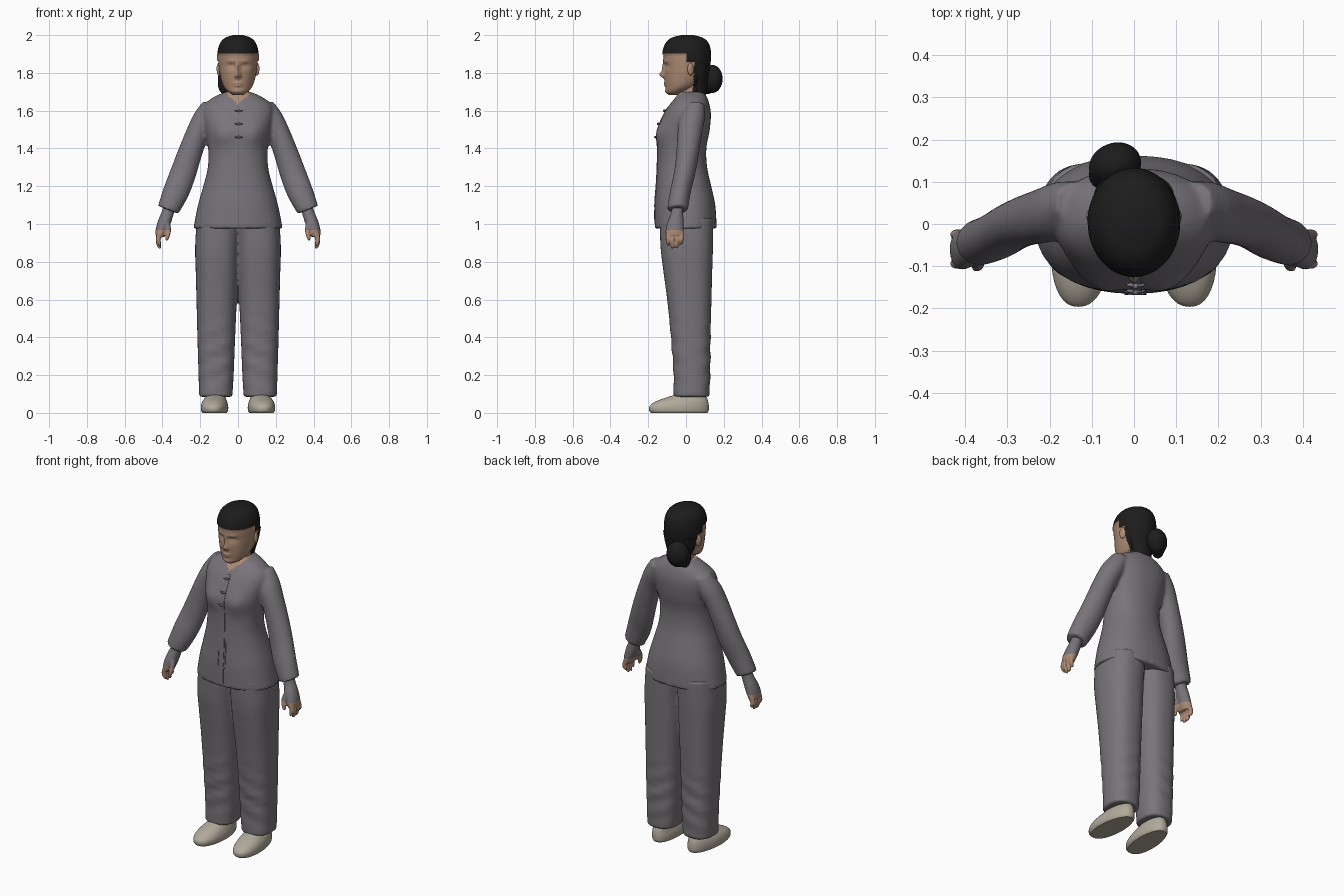
import bpy, bmesh, math
from mathutils import Vector

cube = bpy.data.objects.get("Cube")
if cube:
    bpy.data.objects.remove(cube, do_unlink=True)


def material(name, r, g, b):
    mat = bpy.data.materials.new(name)
    mat.use_nodes = True
    mat.diffuse_color = (r, g, b, 1)
    bsdf = mat.node_tree.nodes["Principled BSDF"]
    bsdf.inputs["Base Color"].default_value = (r, g, b, 1)
    bsdf.inputs["Roughness"].default_value = 0.8
    return mat


cloth = material("grey cloth", .19, .175, .195)
skin = material("warm skin", .42, .26, .175)
black = material("black hair", .012, .012, .012)
canvas = material("beige canvas", .44, .40, .33)


def spline(a, b, c, d, t):
    """Catmull-Rom blend between the key rows b and c."""
    return [q + .5 * t * (r - p + t * (2 * p - 5 * q + 4 * r - s + t * (3 * (q - r) + s - p)))
            for p, q, r, s in zip(a, b, c, d)]


def loft(bm, keys, sides=40, steps=6, power=2.0, tilt=0.0, flip=1):
    """Skin rings given as (z, centre x, half width, front y, back y)."""
    rows = []
    for i in range(len(keys) - 1):
        around = keys[max(i - 1, 0)], keys[i], keys[i + 1], keys[min(i + 2, len(keys) - 1)]
        rows += [spline(*around, j / steps) for j in range(steps)]
    rows.append(keys[-1])
    rings = []
    for z, cx, rx, front, back in rows:
        ring = []
        for k in range(sides):
            ang = math.tau * k / sides
            c, s = math.cos(ang), math.sin(ang)
            x = rx * math.copysign(abs(c) ** (2 / power), c)
            y = (front + back) / 2 + (back - front) / 2 * math.copysign(abs(s) ** (2 / power), s)
            ring.append(bm.verts.new((flip * (cx + x), y, z + tilt * x)))
        rings.append(ring)
    for low, high in zip(rings, rings[1:]):
        for k in range(sides):
            n = (k + 1) % sides
            bm.faces.new((low[k], low[n], high[n], high[k]))
    bm.faces.new(rings[0])
    bm.faces.new(rings[-1])


def ball(bm, centre, size, turn=0.0):
    made = bmesh.ops.create_uvsphere(bm, u_segments=24, v_segments=16, radius=1)["verts"]
    bmesh.ops.scale(bm, vec=size, verts=made)
    for v in made:
        v.co.rotate(Vector((1, 0, 0)).rotation_difference(Vector((math.cos(turn), math.sin(turn), 0))))
        v.co += Vector(centre)


def finish(bm, name, mats, voxel=0.0, smooth=0, rule=None, angle=50):
    """Make the object, optionally fuse its volumes, then colour faces by rule."""
    bmesh.ops.recalc_face_normals(bm, faces=bm.faces)
    mesh = bpy.data.meshes.new(name)
    bm.to_mesh(mesh)
    bm.free()
    obj = bpy.data.objects.new(name, mesh)
    bpy.context.collection.objects.link(obj)
    if voxel:
        fuse = obj.modifiers.new("fuse", 'REMESH')
        fuse.mode = 'VOXEL'
        fuse.voxel_size = voxel
        soft = obj.modifiers.new("soften", 'SMOOTH')
        soft.iterations = smooth
        graph = bpy.context.evaluated_depsgraph_get()
        obj.data = bpy.data.meshes.new_from_object(obj.evaluated_get(graph))
        obj.modifiers.clear()
    obj.data.materials.clear()
    for mat in mats:
        obj.data.materials.append(mat)
    for face in obj.data.polygons:
        face.material_index = rule(face.center) if rule else 0
    bpy.ops.object.select_all(action='DESELECT')
    obj.select_set(True)
    bpy.context.view_layer.objects.active = obj
    bpy.ops.object.shade_smooth_by_angle(angle=math.radians(angle))
    return obj


def bump(co, centre, spread, push):
    """Soft local swelling or dent."""
    d = sum(((a - b) / s) ** 2 for a, b, s in zip(co, centre, spread))
    co += Vector(push) * math.exp(-d)


# Jacket: torso and both sleeves fused, with the open neckline coloured as skin
bm = bmesh.new()
loft(bm, [(.975, 0, .237, -.165, .163), (1.1, 0, .212, -.165, .155), (1.2, 0, .184, -.158, .134),
          (1.3, 0, .16, -.153, .112), (1.4, 0, .158, -.15, .108), (1.5, 0, .175, -.146, .126),
          (1.58, 0, .188, -.118, .132), (1.63, 0, .178, -.088, .125), (1.67, 0, .132, -.056, .112),
          (1.7, 0, .066, -.035, .095)], power=2.25)
for v in bm.verts:
    for side in (-1, 1):
        bump(v.co, (side * .085, -.14, 1.475), (.06, .08, .06), (0, -.02, 0))
for side in (-1, 1):
    loft(bm, [(1.63, .135, .05, .0, .1), (1.56, .175, .058, -.035, .1), (1.48, .215, .056, -.045, .085),
              (1.37, .256, .06, -.052, .068), (1.27, .29, .064, -.064, .05), (1.17, .328, .064, -.085, .026),
              (1.075, .37, .054, -.1, .01)], tilt=.4, flip=side)
jacket = finish(bm, "jacket", [cloth, skin], .009, 5,
                lambda c: int(c.y < .03 and c.z > 1.635 + .85 * abs(c.x) and abs(c.x) < .07))


def front_y(x, z):
    hit, place, _, _ = jacket.ray_cast(Vector((x, -1, z)), Vector((0, 1, 0)))
    return place.y if hit else -.1


def strip(bm, x, width, low, high, lift=.004):
    """Thin raised band that follows the jacket front."""
    count = max(2, int((high - low) / .02))
    rows = []
    for i in range(count + 1):
        z = low + (high - low) * i / count
        row = []
        for px, off in ((x - width, .004), (x - width, -lift), (x + width, -lift), (x + width, .004)):
            row.append(bm.verts.new((px, front_y(px, z) + off, z)))
        rows.append(row)
    for a, b in zip(rows, rows[1:]):
        for k in range(4):
            bm.faces.new((a[k], a[(k + 1) % 4], b[(k + 1) % 4], b[k]))
    bm.faces.new(rows[0])
    bm.faces.new(rows[-1])


# Front placket, hanging tab and knotted buttons
bm = bmesh.new()
strip(bm, .008, .011, 1.0, 1.62, .003)
strip(bm, .004, .024, 1.09, 1.1)
strip(bm, .026, .004, 1.09, 1.25)
strip(bm, -.018, .004, 1.09, 1.18)
finish(bm, "placket", [cloth], angle=30)
bm = bmesh.new()
for z in (1.46, 1.53, 1.6):
    ball(bm, (.004, front_y(.004, z) - .004, z), (.022, .006, .005))
    ball(bm, (.004, front_y(.004, z) - .007, z), (.007, .007, .007))
finish(bm, "buttons", [cloth])

# Trousers: two wide legs fused under the jacket, with soft folds near the hem
bm = bmesh.new()
for side in (-1, 1):
    loft(bm, [(.085, .118, .088, -.066, .124), (.2, .116, .093, -.066, .128), (.4, .115, .1, -.08, .13),
              (.6, .113, .107, -.1, .135), (.75, .111, .113, -.12, .139), (.88, .11, .117, -.135, .143),
              (1.03, .1, .118, -.14, .145)], power=2.4, flip=side)
for v in bm.verts:
    fold = max(0, 1 - abs(v.co.z - .3) / .25)
    v.co.y += .004 * fold * math.sin(60 * v.co.z + 25 * abs(v.co.x))
finish(bm, "trousers", [cloth], .009, 4)

# Shoes
for side, word in ((1, "left"), (-1, "right")):
    bm = bmesh.new()
    loft(bm, [(0, .122, .064, -.185, .114), (.012, .122, .071, -.195, .12), (.035, .122, .072, -.193, .121),
              (.058, .122, .066, -.165, .118), (.078, .12, .056, -.115, .112), (.1, .118, .045, -.045, .1)],
         power=2.3, flip=side)
    for v in bm.verts:
        v.co.x -= side * .12
        v.co.x *= 1 - .9 * max(0, v.co.y + .02)
        v.co.x += side * (.12 - .05 * v.co.y)
    finish(bm, word + "_shoe", [canvas], angle=40)

# Hands: grey glove-like palm with bare fingers
for side, word in ((1, "left"), (-1, "right")):
    bm = bmesh.new()
    loft(bm, [(1.12, .355, .03, -.075, -.01), (1.06, .372, .032, -.08, -.015), (1.01, .39, .034, -.098, -.012),
              (.965, .405, .031, -.108, -.012), (.935, .412, .024, -.105, -.015)],
         sides=24, tilt=.2, flip=side)
    for i, tip in enumerate((.885, .87, .872, .89)):
        y = -.094 + .023 * i
        loft(bm, [(.96, .41, .015, y - .013, y + .013), (.92, .422, .014, y - .012, y + .012),
                  (tip + .012, .418, .011, y - .01, y + .01), (tip, .412, .005, y - .005, y + .005)],
             sides=12, flip=side)
    loft(bm, [(1.02, .378, .014, -.09, -.05), (.97, .368, .014, -.108, -.075),
              (.93, .374, .011, -.113, -.088), (.912, .378, .005, -.108, -.095)], sides=12, flip=side)
    finish(bm, word + "_hand", [cloth, skin], .005, 2, lambda c: int(c.z < .967))

# Neck
bm = bmesh.new()
loft(bm, [(1.62, 0, .07, -.055, .085), (1.67, 0, .06, -.035, .09), (1.74, 0, .057, -.025, .1),
          (1.81, 0, .06, -.03, .105)])
finish(bm, "neck", [skin, black], rule=lambda c: int(c.y > .035 and c.z > 1.66))


def is_hair(c):
    if c.z > 1.9:
        return 1
    return int(c.y > (.0 if c.z > 1.86 else .04))


# Head: lofted skull, sculpted face, hair area swollen and coloured
bm = bmesh.new()
loft(bm, [(1.684, 0, .025, -.09, -.035), (1.7, 0, .052, -.104, -.005), (1.73, 0, .077, -.108, .06),
          (1.78, 0, .093, -.114, .105), (1.84, 0, .102, -.116, .122), (1.9, 0, .104, -.12, .127),
          (1.95, 0, .092, -.106, .117), (1.98, 0, .066, -.075, .088), (1.994, 0, .025, -.025, .04)],
     sides=96, steps=10)
features = [((0, -.12, 1.79), (.013, .06, .016), -.024), ((0, -.12, 1.825), (.011, .06, .03), -.012),
            ((0, -.11, 1.745), (.024, .06, .007), -.008), ((0, -.11, 1.732), (.02, .06, .006), -.007),
            ((0, -.1, 1.7), (.025, .05, .014), -.006)]
for side in (-1, 1):
    features += [((side * .037, -.11, 1.835), (.022, .06, .013), .012),
                 ((side * .037, -.11, 1.832), (.014, .06, .007), -.007),
                 ((side * .036, -.11, 1.862), (.026, .06, .008), -.005),
                 ((side * .013, -.11, 1.784), (.007, .06, .008), -.007)]
for v in bm.verts:
    for centre, spread, depth in features:
        bump(v.co, centre, spread, (0, depth, 0))
    if is_hair(v.co) or v.co.z > 1.899:
        out = Vector((v.co.x, v.co.y, (v.co.z - 1.85) * .7))
        v.co += out.normalized() * .006
finish(bm, "head", [skin, black], rule=is_hair)

# Ears
for side, word in ((1, "left"), (-1, "right")):
    bm = bmesh.new()
    ball(bm, (side * .1, .025, 1.82), (.011, .019, .034), side * .5)
    ball(bm, (side * .107, .021, 1.823), (.006, .009, .018), side * .5)
    finish(bm, word + "_ear", [skin])

# Hair at the nape and the low side bun
bm = bmesh.new()
loft(bm, [(1.66, 0, .045, .05, .1), (1.72, 0, .06, .03, .112), (1.79, 0, .083, .02, .118),
          (1.85, 0, .095, .01, .125)])
finish(bm, "nape_hair", [black])
bm = bmesh.new()
ball(bm, (-.045, .14, 1.768), (.064, .053, .075), .35)
ball(bm, (-.07, .115, 1.745), (.038, .035, .06))
finish(bm, "hair_bun", [black], .008, 4)
